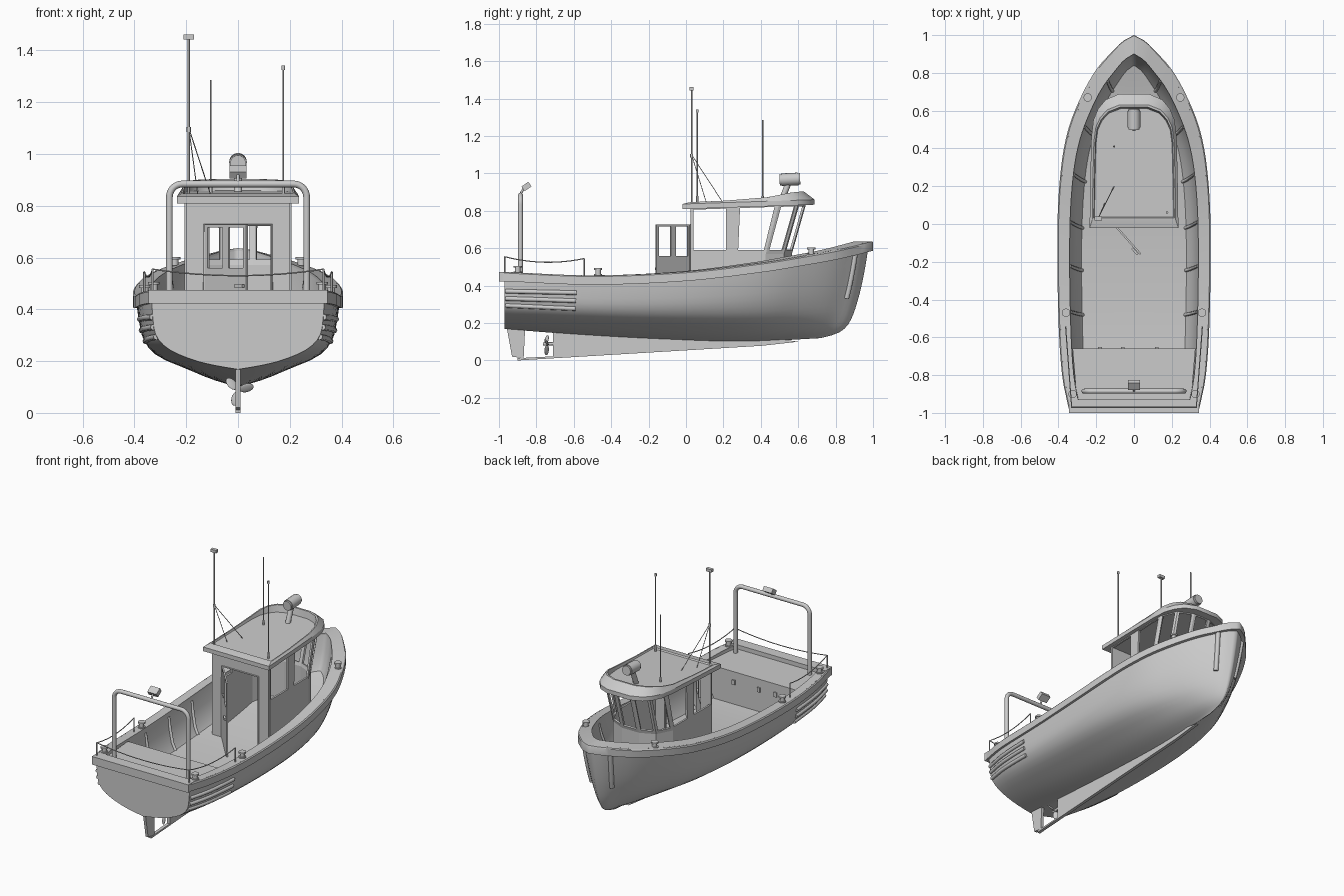
import bpy, math
from mathutils import Vector, Matrix

if "Cube" in bpy.data.objects:
    bpy.data.objects.remove(bpy.data.objects["Cube"])

# ---------- helpers ----------
def ip(tab, x):
    """smooth interpolation of a small (x, value) table"""
    n = len(tab)
    if x <= tab[0][0]: return tab[0][1]
    if x >= tab[-1][0]: return tab[-1][1]
    i = max(k for k in range(n - 1) if tab[k][0] <= x)
    def slope(k):
        a, b = tab[max(k - 1, 0)], tab[min(k + 1, n - 1)]
        return (b[1] - a[1]) / (b[0] - a[0])
    (x0, y0), (x1, y1) = tab[i], tab[i + 1]
    h = x1 - x0; t = (x - x0) / h
    return ((2*t**3 - 3*t*t + 1)*y0 + (t**3 - 2*t*t + t)*h*slope(i)
            + (3*t*t - 2*t**3)*y1 + (t**3 - t*t)*h*slope(i + 1))

def smooth(ob, angle=35):
    bpy.ops.object.select_all(action='DESELECT')
    ob.select_set(True); bpy.context.view_layer.objects.active = ob
    bpy.ops.object.shade_smooth_by_angle(angle=math.radians(angle))

def mesh(name, verts, faces, mirror=False, thick=0, angle=35):
    me = bpy.data.meshes.new(name)
    me.from_pydata([tuple(v) for v in verts], [], faces)
    me.validate()
    ob = bpy.data.objects.new(name, me)
    bpy.context.collection.objects.link(ob)
    if angle: smooth(ob, angle)
    if mirror:
        ob.modifiers.new("mirror", 'MIRROR').merge_threshold = 0.0005
    if thick:
        ob.modifiers.new("weld", 'WELD').merge_threshold = 0.0005
        m = ob.modifiers.new("solid", 'SOLIDIFY'); m.thickness = thick; m.offset = 0
    return ob

def loft(name, rows, closed=False, cap=False, **kw):
    n = len(rows[0]); m = n if closed else n - 1
    faces = [(i*n + j, i*n + (j+1) % n, (i+1)*n + (j+1) % n, (i+1)*n + j)
             for i in range(len(rows) - 1) for j in range(m)]
    if cap:
        faces += [tuple(range(n))[::-1], tuple(range((len(rows)-1)*n, len(rows)*n))]
    return mesh(name, [p for r in rows for p in r], faces, **kw)

def tube(name, pts, r, sides=4):
    cu = bpy.data.curves.new(name, 'CURVE'); cu.dimensions = '3D'
    cu.bevel_depth = r; cu.bevel_resolution = sides // 2; cu.use_fill_caps = True
    sp = cu.splines.new('POLY'); sp.points.add(len(pts) - 1)
    for p, q in zip(sp.points, pts): p.co = (*q, 1)
    ob = bpy.data.objects.new(name, cu); bpy.context.collection.objects.link(ob)
    bpy.ops.object.select_all(action='DESELECT')
    ob.select_set(True); bpy.context.view_layer.objects.active = ob
    bpy.ops.object.convert(target='MESH')
    smooth(bpy.context.object, 50)

def box(name, c, s, rot=(0, 0, 0)):
    bpy.ops.mesh.primitive_cube_add(size=1, location=c, rotation=rot)
    ob = bpy.context.object; ob.name = name; ob.scale = s

def frame(V, F, a, b, c, d, l=.1, r=.1, lo=.1, hi=.1):
    """quad panel a,b (bottom) c,d (top) with a window hole"""
    a, b, c, d = map(Vector, (a, b, c, d))
    at = lambda s, t: a.lerp(b, s).lerp(d.lerp(c, s), t)
    k = len(V)
    V += [a, b, c, d, at(l, lo), at(1-r, lo), at(1-r, 1-hi), at(l, 1-hi)]
    for i in range(4):
        if i == 0 and lo == 0: continue
        j = (i + 1) % 4
        F.append((k+i, k+j, k+4+j, k+4+i))

def quad(V, F, *p):
    F.append(tuple(range(len(V), len(V) + len(p)))); V += [Vector(q) for q in p]

def extrude_x(name, yz, w):
    loft(name, [[(-w, y, z) for y, z in yz], [(w, y, z) for y, z in yz]], closed=True, cap=True)

# ---------- hull lines ----------
SHEER = [(-1, .475), (-.5, .455), (0, .475), (.4, .522), (.6, .555), (.8, .592), (1, .642), (1.2, .7)]
KEEL = [(-1, .17), (-.5, .137), (0, .113), (.5, .1), (1, .12)]
HALF = [(-.97, .335), (-.8, .37), (-.5, .39), (0, .395), (.3, .375), (.5, .335),
        (.67, .265), (.8, .19), (.9, .105), (.95, .055), (.98, 0)]
STEM = [(0, .72), (.05, .81), (.15, .87), (.4, .92), (.7, .955), (1, .98)]
TRANSOM = [(0, 0), (.05, .27), (.12, .52), (.25, .79), (.42, .94), (.7, .985), (1, 1)]
MID = [(0, 0), (.05, .22), (.17, .52), (.28, .77), (.45, .91), (.7, .97), (1, 1)]
BOW = [(0, 0), (.1, .35), (.25, .58), (.5, .77), (.75, .9), (1, 1)]
yr = lambda u: -.97 + 1.95*u
sheer = lambda u: ip(SHEER, yr(u))
half = lambda u: ip(HALF, yr(u))

def P(u, v, side=1, out=0):
    k, a = u**3, (1 - u)**3
    zk = ip(KEEL, yr(u))
    f = ip(MID, v)*(1 - k - a) + ip(BOW, v)*k + ip(TRANSOM, v)*a
    return (side*(half(u)*f + out), -.97 + u*(ip(STEM, v) + .97), zk + (sheer(u) - zk)*v)

US = [1 - (1 - i/44)**1.4 for i in range(45)]
VS = [(i/16)**1.7 for i in range(17)]
loft("hull", [[P(u, v) for v in VS] for u in US], mirror=True)
edge = [P(0, v) for v in VS]
mesh("transom", edge + [(-x, y, z) for x, y, z in edge[:0:-1]], [tuple(range(2*len(VS) - 1))])

# rail cap, inner bulwark and working deck
def inner(u, k, tip, dz):
    return (half(u)*k, -.97 + u*(tip + .97), sheer(u) - dz)
def rail(u):
    e = min(1, (1 - u)*12)
    o = half(u) + .01*e
    y = -.98 + u*1.98
    xi, yi, z = inner(u, .86, .9, 0)
    return [(o, y, z - .05), (o, y, z - .006), (o - .006*e, y - .003, z), (xi, yi, z), (xi, yi, z - .05)]
loft("rail_cap", [rail(u) for u in US], closed=True, mirror=True, angle=30)
box("stern_rail", (0, -.965, .448), (.69, .07, .052))
loft("bulwark_and_deck", [[inner(u, .86, .9, .01), inner(u, .83, .885, .1), inner(u, .77, .86, .18),
     inner(u, .7, .84, .22), (0, -.97 + u*1.81, sheer(u) - .22)] for u in US], mirror=True)

# raised aft deck with its front face and small latches
mesh("aft_deck", [(0, -.96, .447), (.3, -.96, .447), (.325, -.66, .447), (0, -.66, .447),
     (.3, -.66, .32), (.26, -.66, .23), (0, -.66, .23)], [(0, 1, 2, 3), (3, 2, 4, 5, 6)], mirror=True)
for x in (-.18, -.06, .12):
    box("locker_latch", (x, -.658, .38), (.02, .012, .03))

for s in (-1, 1):
    # bulwark ribs
    for y in (-.47, -.23, 0, .25, .5, .74):
        u = (y + .97)/1.85
        pts = [inner(u, .86, .9, .03), inner(u, .82, .885, .1), inner(u, .76, .86, .18), inner(u, .69, .84, .22)]
        tube("bulwark_rib", [(s*a, b, c) for a, b, c in pts], .009)
    # rubbing strakes near the stern
    for z0, z1 in ((.37, .362), (.331, .319), (.294, .277)):
        pts = []
        for i in range(12):
            t = i/11; u = .003 + .197*t
            zk = ip(KEEL, yr(u)); v = (z0 + (z1 - z0)*t - zk)/(sheer(u) - zk)
            pts.append(P(u, v, s))
        tube("rubbing_strake", pts, .012)
    # bow fender strips
    tube("bow_strip", [P(.965, .93 - .5*i/8, s, .001) for i in range(9)], .015)
    # bollards
    for x, y, z in ((.36, -.47, .452), (.245, .67, .562), (.325, -.9, .465)):
        for r, h, c in ((.015, .04, .02), (.022, .01, .036), (.022, .008, .006)):
            bpy.ops.mesh.primitive_cylinder_add(vertices=20, radius=r, depth=h, location=(s*x, y, z + c))
            bpy.context.object.name = "bollard"; smooth(bpy.context.object)
    # rope posts and side rope
    A, B = Vector((s*.33, -.97, .555)), Vector((s*.362, -.545, .545))
    for p in (A, B):
        tube("rope_post", [(p.x, p.y, .45), p], .004)
    tube("side_rope", [A.lerp(B, i/12) - Vector((0, 0, .1*(i/12)*(1 - i/12))) for i in range(13)], .0028)
tube("stern_rope", [(-.33 + .055*i, -.97, .555 - .1*(i/12)*(1 - i/12)) for i in range(13)], .0028)

# ---------- keel, rudder, propeller ----------
extrude_x("keel_skeg", [(-.9, 0), (-.9, .012), (-.71, .022), (-.71, .165), (0, .13), (.5, .115), (.6, .1), (.4, .078)], .01)
extrude_x("rudder", [(-.96, .185), (-.86, .175), (-.868, .012), (-.93, .02)], .009)
tube("propeller_shaft", [(0, -.765, .088), (0, -.69, .09)], .009)
for i in range(3):
    bpy.ops.mesh.primitive_uv_sphere_add(segments=16, ring_count=10, radius=1)
    ob = bpy.context.object; ob.name = "propeller_blade"
    ob.matrix_world = (Matrix.Translation((0, -.745, .088)) @ Matrix.Rotation(math.radians(75 + 120*i), 4, 'Y')
        @ Matrix.Translation((0, 0, .034)) @ Matrix.Rotation(.6, 4, 'Z') @ Matrix.Diagonal((.02, .005, .028, 1)))
    smooth(ob)

# ---------- wheelhouse ----------
both = lambda h: h + [(-x, y) for x, y in h[::-1]]
low = both([(.2, .03), (.2, .25), (.2, .425), (.15, .52), (.06, .56)])
top = both([(.2, .03), (.2, .25), (.2, .495), (.155, .595), (.06, .635)])
zt = lambda y: .812 + .035*y
V, F = [], []
for i in range(len(low) - 1):
    (x0, y0), (x1, y1), (x2, y2), (x3, y3) = low[i], low[i+1], top[i+1], top[i]
    l, r = {0: (.05, .16), 1: (.16, .08), 7: (.08, .16), 8: (.16, .05)}.get(i, (.13, .13))
    frame(V, F, (x0, y0, .57), (x1, y1, .57), (x2, y2, zt(y2)), (x3, y3, zt(y3)), l, r, .08, .03)
    quad(V, F, (x0, y0, .22), (x1, y1, .22), (x1, y1, .57), (x0, y0, .57))
mesh("wheelhouse_walls", V, F, thick=.012, angle=0)
V, F = [], []
frame(V, F, (-.2, .03, .22), (.2, .03, .22), (.2, .03, .813), (-.2, .03, .813), .18, .18, 0, .145)
mesh("wheelhouse_back", V, F, thick=.012, angle=0)

# open door with two panes
V, F = [], []
H, E = Vector((-.125, .02, 0)), Vector((.035, -.16, 0)); M = H.lerp(E, .5)
Z = lambda p, z: (p.x, p.y, z)
for a, b in ((H, M), (M, E)):
    quad(V, F, Z(a, .25), Z(b, .25), Z(b, .54), Z(a, .54))
    frame(V, F, Z(a, .54), Z(b, .54), Z(b, .727), Z(a, .727), .14, .14, .1, .06)
mesh("door", V, F, thick=.01, angle=0)
box("door_handle", (.005, -.145, .49), (.045, .012, .012), (0, 0, -.84))
tube("door_frame", [(-.13, .022, .24), (-.13, .022, .725), (.13, .022, .725), (.13, .022, .24)], .005)

# roof with rim and raised visor at the front
plan = both([(.235, -.02), (.232, .2), (.226, .46), (.215, .55), (.19, .61), (.15, .658), (.08, .688)])
RIM = [(-.05, .843), (.35, .862), (.45, .875), (.58, .9), (.7, .903)]
sc = lambda k, j: [(x*k, .28 + (y - .28)*j) for x, y in plan]
zb = lambda y: .81 + .033*y
loft("roof", [[(x, y, zb(y)) for x, y in plan],
              [(x, y, zb(y) + .027) for x, y in plan],
              [(x, y, ip(RIM, y)) for x, y in sc(.94, .86)],
              [(x, y, ip(RIM, y)) for x, y in sc(.91, .83)],
              [(x, y, zb(y) + .028) for x, y in sc(.89, .81)]], closed=True, cap=True, angle=30)

# searchlight on the roof
tube("searchlight_stalk", [(0, .505, .84), (0, .55, .955)], .016, 8)
ax = Vector((0, .11, .006)); c = Vector((0, .5, .965))
tube("searchlight_head", [c, c + ax], .03, 12)
tube("searchlight_rim", [c + ax*.1, c + ax*.9], .034, 12)

# mast, aerials, stays
tube("mast", [(-.19, .03, .82), (-.19, .03, 1.45)], .0045)
box("mast_head", (-.19, .03, 1.452), (.04, .022, .018))
for x, y in ((-.155, .11), (-.105, .2)):
    tube("mast_stay", [(-.19, .03, 1.1), (x, y, .84)], .002)
tube("mast_collar", [(-.19, .03, 1.085), (-.19, .03, 1.105)], .008)
for x, y, z in ((-.105, .41, 1.285), (.175, .06, 1.33)):
    tube("aerial", [(x, y, .83), (x, y, z)], .0035)
    tube("aerial_base", [(x, y, .83), (x, y, .88)], .006)
tube("aerial_tip", [(.175, .06, 1.325), (.175, .06, 1.342)], .007)

# stern gantry and work lamp
arc = [(.215 + .05*math.cos(a), .834 + .05*math.sin(a)) for a in [math.pi/2*i/8 for i in range(9)]]
prof = [(.265, .44)] + arc
tube("stern_gantry", [(x, -.885, z) for x, z in prof + [(-x, z) for x, z in prof[::-1]]], .013, 8)
tube("lamp_stem", [(0, -.885, .89), (0, -.865, .925)], .006)
box("work_lamp", (0, -.853, .93), (.065, .045, .03), (.6, 0, 0))
